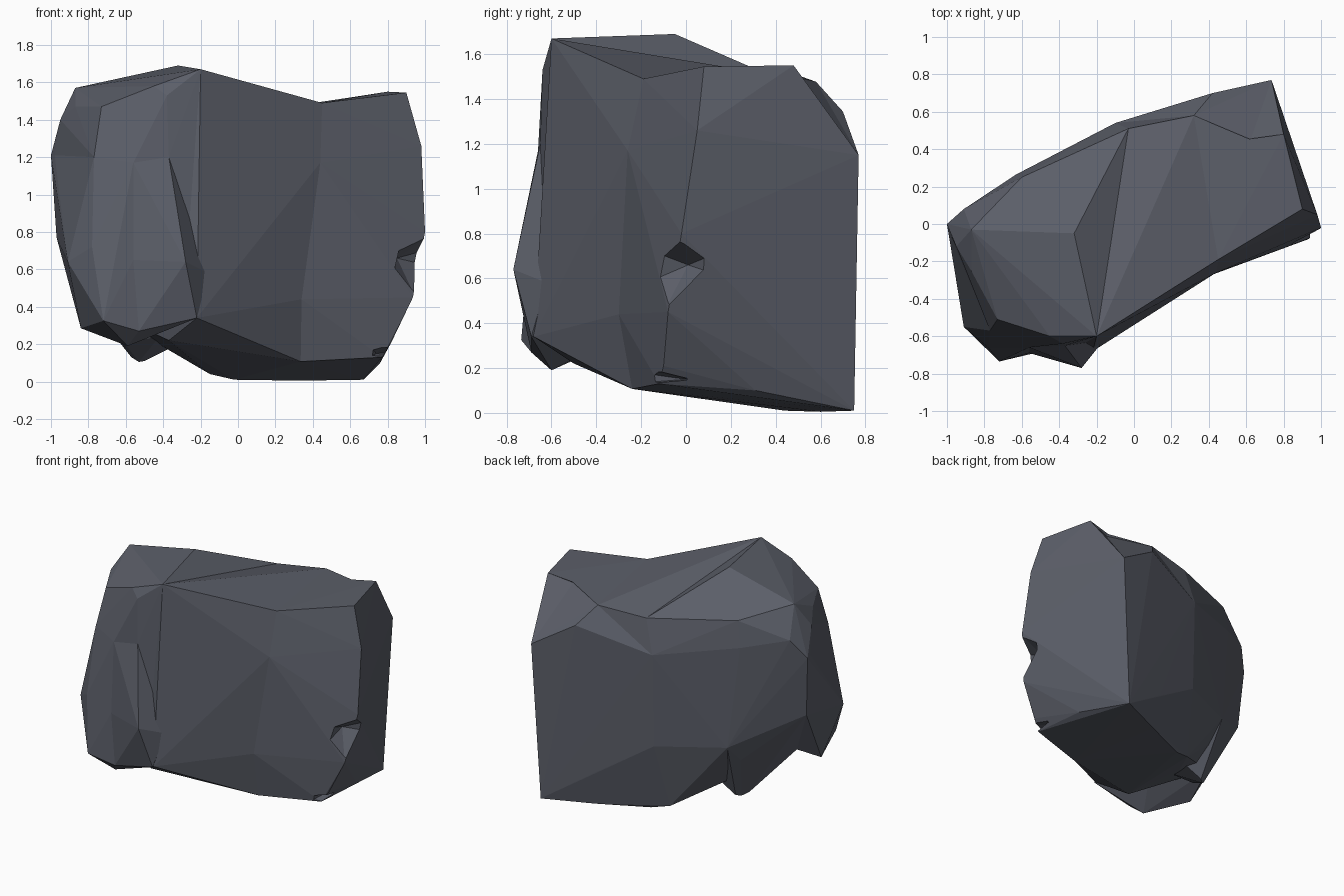
import bpy, bmesh

if "Cube" in bpy.data.objects:
    bpy.data.objects.remove(bpy.data.objects["Cube"])

stone = bpy.data.materials.new("dark grey stone")
stone.diffuse_color = (0.105, 0.113, 0.14, 1)
stone.use_nodes = True
stone.node_tree.nodes["Principled BSDF"].inputs["Base Color"].default_value = stone.diffuse_color


def hull(name, points):
    """Flat-faced convex chunk around a few corner points."""
    bm = bmesh.new()
    for p in points:
        bm.verts.new(p)
    bmesh.ops.remove_doubles(bm, verts=bm.verts, dist=0.001)
    res = bmesh.ops.convex_hull(bm, input=bm.verts)
    loose = {g for g in res["geom_interior"] + res["geom_unused"]
             if isinstance(g, bmesh.types.BMVert)}
    bmesh.ops.delete(bm, geom=list(loose), context='VERTS')
    bmesh.ops.recalc_face_normals(bm, faces=bm.faces)
    me = bpy.data.meshes.new(name)
    bm.to_mesh(me)
    bm.free()
    me.materials.append(stone)
    ob = bpy.data.objects.new(name, me)
    bpy.context.collection.objects.link(ob)
    return ob


# corners shared by neighbouring chunks
seam_top = [(.45, -.19, 1.49), (.47, .20, 1.46), (.32, .58, 1.477)]
seam_low = [(.44, -.26, 1.17), (.34, -.30, .44), (.335, -.24, .107),
            (.33, .60, .005), (.30, .64, .26), (-.10, .54, 1.20), (-.10, .52, .515)]
peak, back_rim = (-.20, -.60, 1.67), (-.03, .51, 1.447)
crest = [peak, (-.32, -.05, 1.69), (-.87, -.03, 1.57), (-.60, -.49, 1.49)]
flank = [(-1, 0, 1.21), (-.97, -.03, .77), (-.80, -.16, .42)]
groove = [(-.16, -.62, .58), (-.17, -.59, 1.41)]

# left third of the boulder
body = hull("boulder", seam_low + crest + flank + groove + [
    back_rim, (-.60, .25, 1.48), (-.91, .08, 1.35), (-.63, .265, 1.29),
    (-.55, .30, .54), (-.02, .44, .01), (-.15, .40, .04), (-.37, .05, .17),
    (-.37, -.50, .22), (-.22, -.68, .34)])

# middle, flatter on top behind the peak
middle = hull("middle", seam_top + seam_low + groove + [
    peak, back_rim, (-.40, 0, 1.0), (-.15, .30, .15)])

# right third
right_part = hull("right_part", seam_top + seam_low + [
    (.15, .15, .7), (.90, .08, 1.545), (.80, .48, 1.55), (.42, .70, 1.344),
    (.735, .77, 1.15), (.68, .745, .55), (.67, .75, .01), (.98, .05, 1.26),
    (1, -.02, .80), (.935, -.08, .45), (.82, -.10, .21), (.77, -.12, .13),
    (.76, .31, .10)])

# bulging buttress on the front left: one upper and two lower chunks
knee, mid_waist = (-.37, -.65, 1.20), (-.56, -.66, 1.17)
left_waist = [(-.77, -.57, 1.20), (-.98, -.06, 1.21), (-.40, -.10, 1.20)]
upper_buttress = hull("upper_buttress", crest + flank[:2] + left_waist + [
    knee, mid_waist, (-.45, -.60, 1.58), (-.38, -.64, 1.53), (-.73, -.51, 1.47),
    (-.95, -.12, 1.40), (-.87, -.25, 1.47), (-.60, -.45, 1.0)])
rib = [mid_waist, (-.56, -.69, .65), (-.53, -.69, .27), (-.59, -.60, .19),
       (-.40, -.10, 1.20), (-.30, -.10, .60)]
left_buttress = hull("left_buttress", rib + left_waist + flank + [
    (-.72, -.735, .325), (-.91, -.55, .64), (-.84, -.39, .285), (-.78, -.66, .72)])
right_buttress = hull("right_buttress", rib + [
    (-.62, -.45, .60), knee, groove[0], (-.28, -.77, .64), (-.22, -.69, .34),
    (-.37, -.70, .35)])
web = hull("web", groove + [
    peak, knee, (-.40, -.20, 1.1), (-.28, -.50, .58)])

# knob under the left end
knob = hull("knob", flank[1:] + [
    (-.53, .10, .105), (-.57, .07, .13), (-.50, .13, .11), (-.36, .12, .18),
    (-.61, -.08, .21), (-.42, -.12, .24), (-.55, .30, .54), (-.59, .20, .42),
    (-.35, .10, .50)])

# chips broken out of the right edge, and a shaved corner at the back
edge_chip = hull("edge_chip_cutter", [
    (.87, -.2, .74), (.83, -.2, .57), (1.1, -.2, .50), (1.1, -.2, .80),
    (1.1, -.02, .83), (1.1, .18, .73), (1.1, .19, .60), (.85, .01, .66),
    (.94, -.09, .47)])
foot_chip = hull("foot_chip_cutter", [
    (.70, -.25, .13), (.71, -.25, .185), (.80, -.25, .215), (.95, -.25, .215),
    (.95, .02, .17), (.74, 0, .15), (.95, .02, .13), (.95, -.25, .13)])
corner_shave = hull("corner_shave_cutter", [
    (.32, .58, 1.477), (.62, .44, 1.51), (.80, .48, 1.55), (.42, .70, 1.344),
    (.735, .77, 1.15), (.55, .75, 1.75)])

# merge the chunks, then chip
chunks = (middle, right_part, upper_buttress, left_buttress, right_buttress, web, knob)
for other in chunks + (edge_chip, foot_chip, corner_shave):
    mod = body.modifiers.new(other.name, 'BOOLEAN')
    mod.object, mod.solver = other, 'EXACT'
    mod.operation = 'UNION' if other in chunks else 'DIFFERENCE'
    bpy.context.view_layer.update()
    dg = bpy.context.evaluated_depsgraph_get()
    result = bpy.data.meshes.new_from_object(body.evaluated_get(dg))
    body.modifiers.clear()
    if len(result.polygons) > 20:
        body.data = result
    other.hide_render = True

for name in [o.name for o in bpy.data.objects if o is not body]:
    if name != body.name:
        bpy.data.objects.remove(bpy.data.objects[name])

for p in body.data.polygons:
    p.use_smooth = False
    p.material_index = 0
